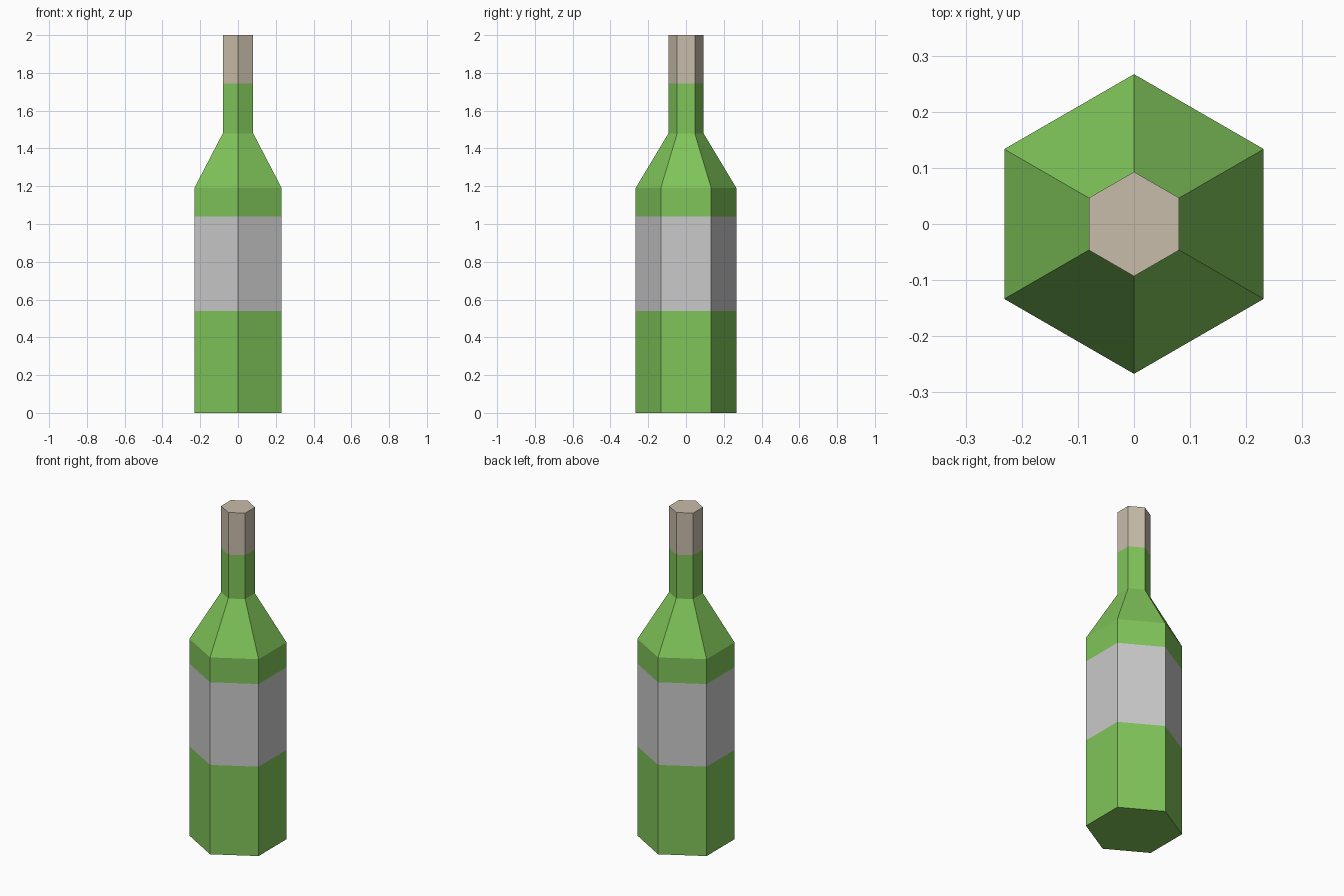
import bpy, bmesh
from math import cos, sin, pi

SIDES = 6

cube = bpy.data.objects.get("Cube")
if cube:
    bpy.data.objects.remove(cube, do_unlink=True)


def make_material(name, srgb):
    color = [((c + 0.055) / 1.055) ** 2.4 for c in srgb] + [1.0]
    mat = bpy.data.materials.new(name)
    mat.use_nodes = True
    mat.diffuse_color = color
    shader = next(n for n in mat.node_tree.nodes if n.type == "BSDF_PRINCIPLED")
    shader.inputs["Base Color"].default_value = color
    return mat


def lathe(name, profile, materials, bands, cap_bottom=False, cap_top=False):
    """Stack hexagonal rings (radius, height); bands gives each section's material."""
    bm = bmesh.new()
    rings = []
    for radius, z in profile:
        angles = [pi / 2 + 2 * pi * i / SIDES for i in range(SIDES)]
        rings.append([bm.verts.new((radius * cos(a), radius * sin(a), z)) for a in angles])
    for low, high, band in zip(rings, rings[1:], bands):
        for i in range(SIDES):
            j = (i + 1) % SIDES
            bm.faces.new((low[i], low[j], high[j], high[i])).material_index = band
    if cap_bottom:
        bm.faces.new(rings[0][::-1])
    if cap_top:
        bm.faces.new(rings[-1])
    mesh = bpy.data.meshes.new(name)
    bm.to_mesh(mesh)
    bm.free()
    for mat in materials:
        mesh.materials.append(mat)
    obj = bpy.data.objects.new(name, mesh)
    bpy.context.collection.objects.link(obj)
    return obj


green = make_material("green_glass", (0.50, 0.77, 0.35))
paper = make_material("label_grey", (0.79, 0.79, 0.79))
tan = make_material("cork_tan", (0.785, 0.74, 0.665))

BODY, NECK = 0.267, 0.093

# Glass with the label as a band around the body
lathe("bottle",
      [(BODY, 0), (BODY, 0.54), (BODY, 1.04), (BODY, 1.19), (NECK, 1.48), (NECK, 1.745)],
      [green, paper], [0, 1, 0, 0, 0], cap_bottom=True)

# Cork continuing the neck
lathe("cork", [(NECK, 1.745), (NECK, 2.0)], [tan], [0], cap_top=True)
